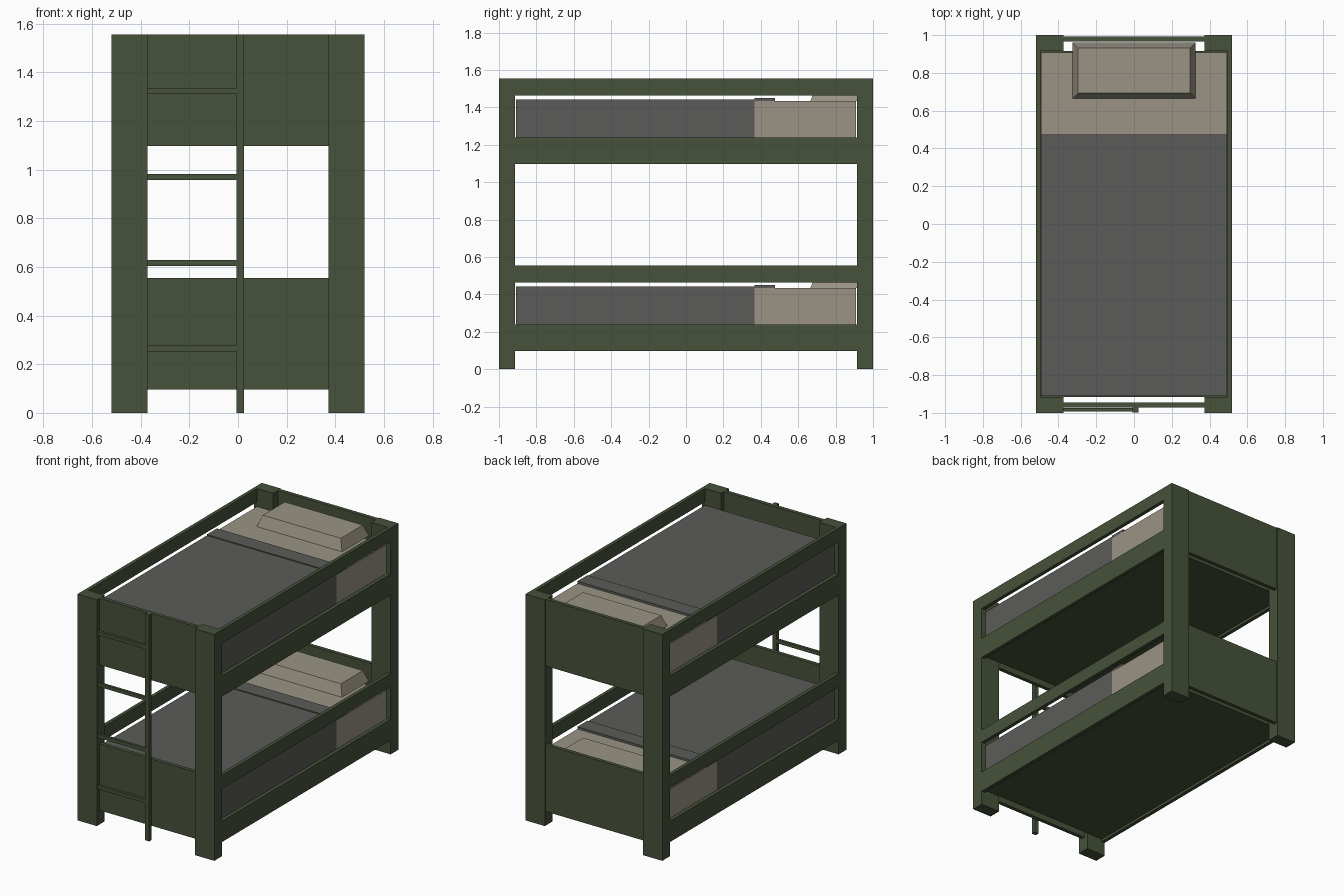
import bpy, bmesh

if "Cube" in bpy.data.objects:
    bpy.data.objects.remove(bpy.data.objects["Cube"])


def material(name, rgb):
    m = bpy.data.materials.new(name)
    m.diffuse_color = (*rgb, 1)
    m.use_nodes = True
    m.node_tree.nodes["Principled BSDF"].inputs["Base Color"].default_value = m.diffuse_color
    return m


GREEN = material("dark green paint", (0.061, 0.084, 0.043))
GREY = material("grey blanket", (0.105, 0.108, 0.100))
BEIGE = material("beige linen", (0.328, 0.296, 0.235))


def box(name, x, y, z, mat, inset=0.0):
    """Box from (min, max) ranges; inset shrinks the top face."""
    bm = bmesh.new()
    bmesh.ops.create_cube(bm, size=1)
    for v in bm.verts:
        sx, sy, top = v.co.x, v.co.y, v.co.z > 0
        d = inset if top else 0
        v.co.x = x[1] - d if sx > 0 else x[0] + d
        v.co.y = y[1] - d if sy > 0 else y[0] + d
        v.co.z = z[1] if top else z[0]
    me = bpy.data.meshes.new(name)
    bm.to_mesh(me)
    bm.free()
    me.materials.append(mat)
    ob = bpy.data.objects.new(name, me)
    bpy.context.collection.objects.link(ob)
    return ob


def span(a, b, s):
    return (a, b) if s > 0 else (-b, -a)


H = 1.555

# Corner posts
for sx in (-1, 1):
    for sy in (-1, 1):
        box("corner_post", span(0.373, 0.52, sx), span(0.915, 1.0, sy), (0, H), GREEN)

for level, z in (("lower", 0.0), ("upper", 1.0)):
    # Side rails, flush with the outside of the posts
    for sx in (-1, 1):
        box(level + "_bed_rail", span(0.495, 0.52, sx), (-0.915, 0.915),
            (z + 0.097, z + 0.24), GREEN)
        box(level + "_guard_rail", span(0.495, 0.52, sx), (-0.915, 0.915),
            (z + 0.463, z + 0.555), GREEN)
    # End panels
    box(level + "_foot_panel", (-0.373, 0.373), (-0.971, -0.945), (z + 0.097, z + 0.555), GREEN)
    box(level + "_head_panel", (-0.373, 0.373), (0.966, 0.992), (z + 0.097, z + 0.555), GREEN)
    # Bed base
    box(level + "_bed_base", (-0.495, 0.495), (-0.915, 0.915), (z + 0.115, z + 0.238), GREEN)
    # Bedding
    box(level + "_mattress", (-0.492, 0.492), (0.365, 0.908), (z + 0.238, z + 0.435), BEIGE)
    box(level + "_blanket", (-0.493, 0.493), (-0.91, 0.365), (z + 0.238, z + 0.443), GREY)
    box(level + "_blanket_fold", (-0.493, 0.493), (0.365, 0.475), (z + 0.435, z + 0.45), GREY)
    box(level + "_pillow", (-0.325, 0.325), (0.665, 0.96), (z + 0.433, z + 0.51), BEIGE, 0.028)

# Ladder
box("ladder_upright", (-0.007, 0.024), (-0.998, -0.971), (0, H), GREEN)
for z in (0.252, 0.604, 0.957, 1.31):
    box("ladder_rung", (-0.373, -0.007), (-0.993, -0.975), (z, z + 0.025), GREEN)
